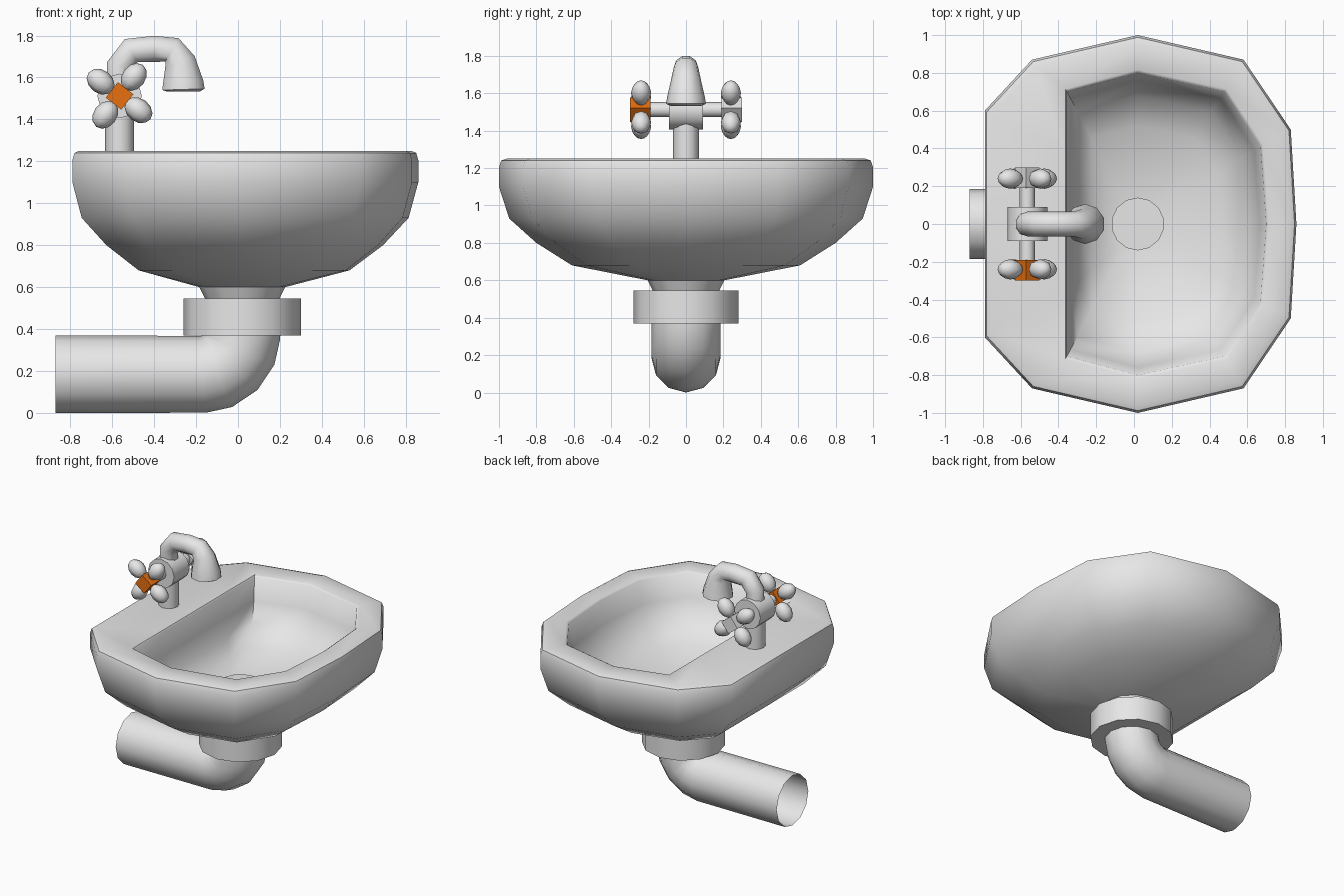
import bpy, bmesh, math
from mathutils import Vector, Matrix

if "Cube" in bpy.data.objects:
    bpy.data.objects.remove(bpy.data.objects["Cube"])


def material(name, col):
    m = bpy.data.materials.new(name)
    m.diffuse_color = (*col, 1)
    m.use_nodes = True
    m.node_tree.nodes["Principled BSDF"].inputs["Base Color"].default_value = m.diffuse_color
    return m


grey = material("light_grey", (0.8, 0.8, 0.8))
orange = material("orange", (0.8, 0.16, 0.005))


def finish(bm, name, mat=grey, angle=50, fix=True):
    if fix:
        bmesh.ops.recalc_face_normals(bm, faces=bm.faces)
    me = bpy.data.meshes.new(name)
    bm.to_mesh(me)
    bm.free()
    me.materials.append(mat)
    ob = bpy.data.objects.new(name, me)
    bpy.context.collection.objects.link(ob)
    bpy.ops.object.select_all(action='DESELECT')
    ob.select_set(True)
    bpy.context.view_layer.objects.active = ob
    bpy.ops.object.shade_smooth_by_angle(angle=math.radians(angle))
    return ob


def loft(name, rings, cap_start=True, cap_end=True, mat=grey, angle=50):
    """Bridge a list of equal-length closed rings."""
    bm = bmesh.new()
    vs = [[bm.verts.new(p) for p in r] for r in rings]
    n = len(rings[0])
    for a, b in zip(vs, vs[1:]):
        for i in range(n):
            j = (i + 1) % n
            bm.faces.new((a[i], a[j], b[j], b[i]))
    if cap_start:
        bm.faces.new(vs[0][::-1])
    if cap_end:
        bm.faces.new(vs[-1])
    return finish(bm, name, mat, angle)


def sweep(name, path, sides=12, **kw):
    """Round tube along (x, z, radius) points in the y = 0 plane."""
    pts = [Vector((p[0], 0, p[1])) for p in path]
    rings = []
    for i, p in enumerate(pts):
        t = Vector()
        if i:
            t += (p - pts[i - 1]).normalized()
        if i < len(pts) - 1:
            t += (pts[i + 1] - p).normalized()
        t.normalize()
        side = Vector((0, 1, 0))
        up = t.cross(side)
        r = path[i][2]
        rings.append([p + r * (math.cos(a) * side + math.sin(a) * up)
                      for a in (2 * math.pi * k / sides for k in range(sides))])
    return loft(name, rings, **kw)


def cylinder(name, loc, r, depth, sides=12, axis='Z', r2=None, spin=0.0, mat=grey):
    bm = bmesh.new()
    rot = Matrix.Rotation(math.pi / 2, 4, 'X') if axis == 'Y' else Matrix()
    bmesh.ops.create_cone(bm, cap_ends=True, segments=sides, radius1=r,
                          radius2=r if r2 is None else r2, depth=depth,
                          matrix=Matrix.Translation(loc) @ rot @ Matrix.Rotation(spin, 4, 'Z'))
    return finish(bm, name, mat)


# Basin: outlines given for half, mirrored in y
CX = 0.02


def mirrored(half):
    return half + [(x, -y) for x, y in half[-2:0:-1]]


outer = mirrored([(.86, 0), (.83, .5), (.58, .87), (.02, 1), (-.54, .87), (-.79, .6), (-.79, 0)])
inner = mirrored([(.70, 0), (.67, .41), (.48, .70), (.02, .80), (-.355, .70), (-.355, .36), (-.355, 0)])


def ring(outline, s, z):
    return [(CX + (x - CX) * s, y * s, z) for x, y in outline]


def circle(r, z):
    return [(CX + r * math.cos(a), r * math.sin(a), z)
            for a in (k * math.pi / 6 for k in range(12))]


rings = [circle(.17, .53), circle(.205, .60)]
rings += [ring(outer, s, z) for s, z in
          ((.61, .68), (.80, .80), (.945, .93), (1, 1.10), (1, 1.205), (.988, 1.24), (.96, 1.25))]
rings += [ring(inner, s, z) for s, z in
          ((1.02, 1.25), (1, 1.24), (.95, 1.08), (.85, .95), (.65, .86))]
rings += [circle(.14, .80)]
loft("basin", rings)
cylinder("drain_plug", (CX, 0, .81), .14, .03, 14)

# Waste pipe with collar
cylinder("pipe_collar", (CX, 0, .4575), .28, .175)
R = .185
path = [(-.87, R, R)]
for k in range(5):
    a = math.radians(-90 + 22.5 * k)
    path.append((-.17 + .188 * math.cos(a), .372 + .188 * math.sin(a), R - .001))
path.append((CX, .45, R))
sweep("waste_pipe", path, cap_start=False, cap_end=False)

# Tap column, body and axle
TX, TZ = -.565, 1.512
cylinder("tap_column", (TX, 0, 1.34), .069, .2)
cylinder("tap_body", (TX, 0, TZ), .106, .18, axis='Y')
cylinder("tap_axle", (TX, 0, TZ), .04, .50, axis='Y')

# Spout with flared mouth
sweep("spout", [(TX, 1.55, .065), (TX, 1.655, .065), (-.51, 1.728, .066), (-.40, 1.736, .066),
                (-.315, 1.732, .067), (-.277, 1.675, .079), (-.262, 1.575, .102),
                (-.260, 1.543, .106), (-.260, 1.532, .08)], sides=10)

# Two four-lobed handles, one with a coloured hub
for sgn, side, mat in ((-1, "front", orange), (1, "back", grey)):
    y = .24 * sgn
    cylinder(side + "_handle_hub", (TX, sgn * .245, TZ), .066, .11, 4, 'Y',
             r2=None, spin=math.radians(7), mat=mat)
    bm = bmesh.new()
    for k in range(4):
        a = math.radians(53 + 90 * k)
        m = (Matrix.Translation((TX + .113 * math.cos(a), y, TZ + .113 * math.sin(a)))
             @ Matrix.Rotation(math.pi / 2 - a, 4, 'Y')
             @ Matrix.Diagonal((.056, .054, .072, 1)))
        bmesh.ops.create_uvsphere(bm, u_segments=8, v_segments=6, radius=1, matrix=m)
    finish(bm, side + "_handle_lobes", angle=60)
